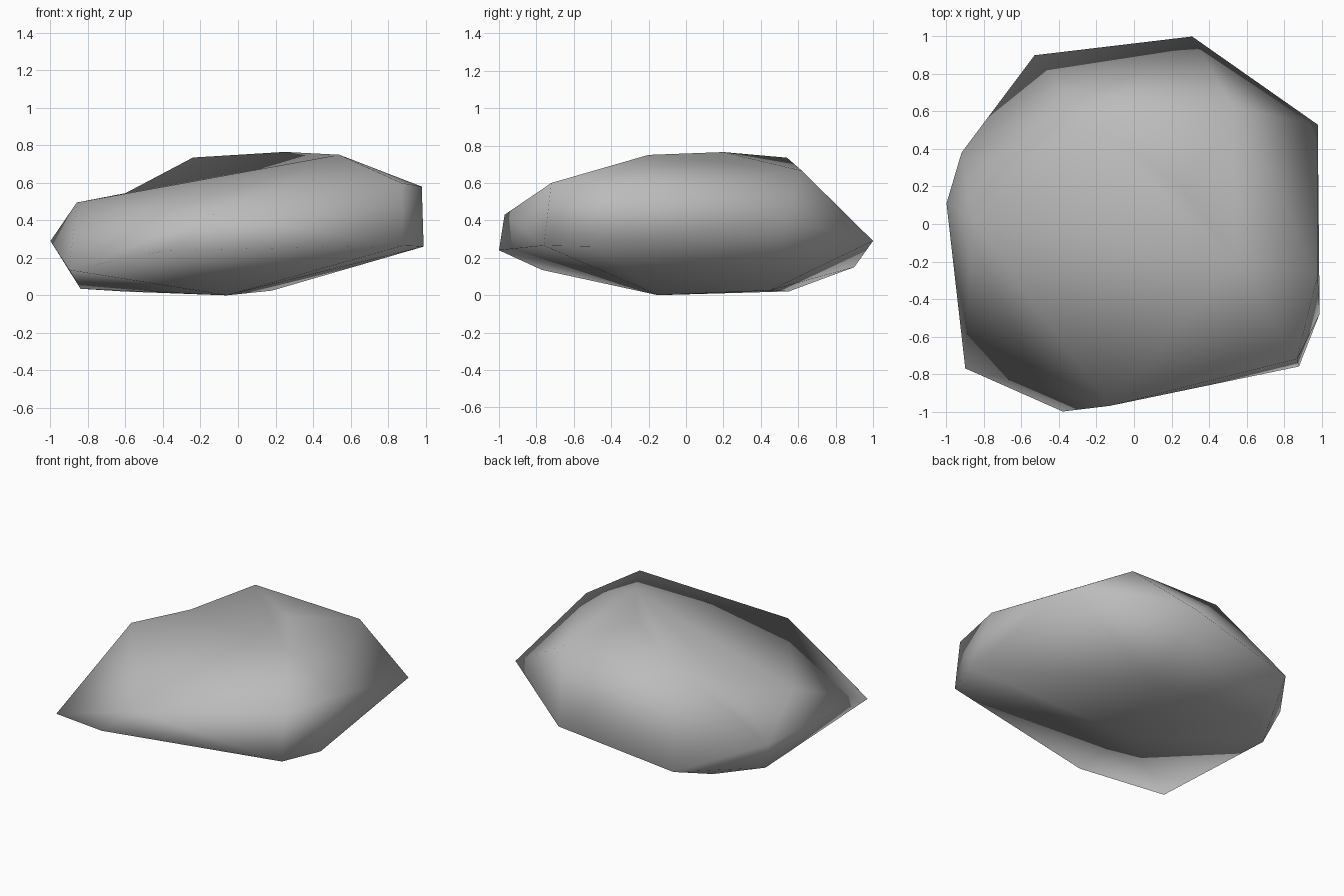
import bpy
import bmesh
from mathutils import Vector

cube = bpy.data.objects.get("Cube")
if cube:
    bpy.data.objects.remove(cube, do_unlink=True)

# Corners of the rock, by level
top = [(-.24, .54, .735), (.25, .2, .765), (.54, -.2, .75), (.53, .62, .665),
       (.98, -.27, .58), (.87, -.72, .6), (-.86, .02, .495), (-.13, -.97, .43)]
rim = [(-1, .11, .29), (-.92, .38, .255), (-.53, .9, .15), (.31, 1, .29),
       (.98, .53, .4), (.99, -.48, .26), (.88, -.76, .265),
       (-.38, -1, .24), (-.9, -.77, .135)]
base = [(.18, .45, .025), (-.06, -.15, 0), (-.6, .55, .02), (-.84, .3, .035)]
hollow = Vector((-.6, .32, .545))

# Convex body
bm = bmesh.new()
for p in top + rim + base:
    bm.verts.new(p)
bmesh.ops.convex_hull(bm, input=bm.verts[:])
bmesh.ops.triangulate(bm, faces=bm.faces[:])

# Shallow hollow on the upper back edge
edge = min(bm.edges, key=lambda e: ((e.verts[0].co + e.verts[1].co) / 2 - hollow).length)
cut = bmesh.ops.subdivide_edges(bm, edges=[edge], cuts=1)
for v in cut["geom_inner"]:
    if isinstance(v, bmesh.types.BMVert):
        v.co = hollow
bmesh.ops.triangulate(bm, faces=bm.faces[:])
bmesh.ops.recalc_face_normals(bm, faces=bm.faces[:])
for f in bm.faces:
    f.smooth = True

mesh = bpy.data.meshes.new("rock")
bm.to_mesh(mesh)
bm.free()
rock = bpy.data.objects.new("rock", mesh)
bpy.context.collection.objects.link(rock)

# Plain grey stone
stone = bpy.data.materials.new("grey stone")
stone.use_nodes = True
grey = (.5, .5, .5, 1)
stone.diffuse_color = grey
stone.node_tree.nodes["Principled BSDF"].inputs["Base Color"].default_value = grey
mesh.materials.append(stone)
